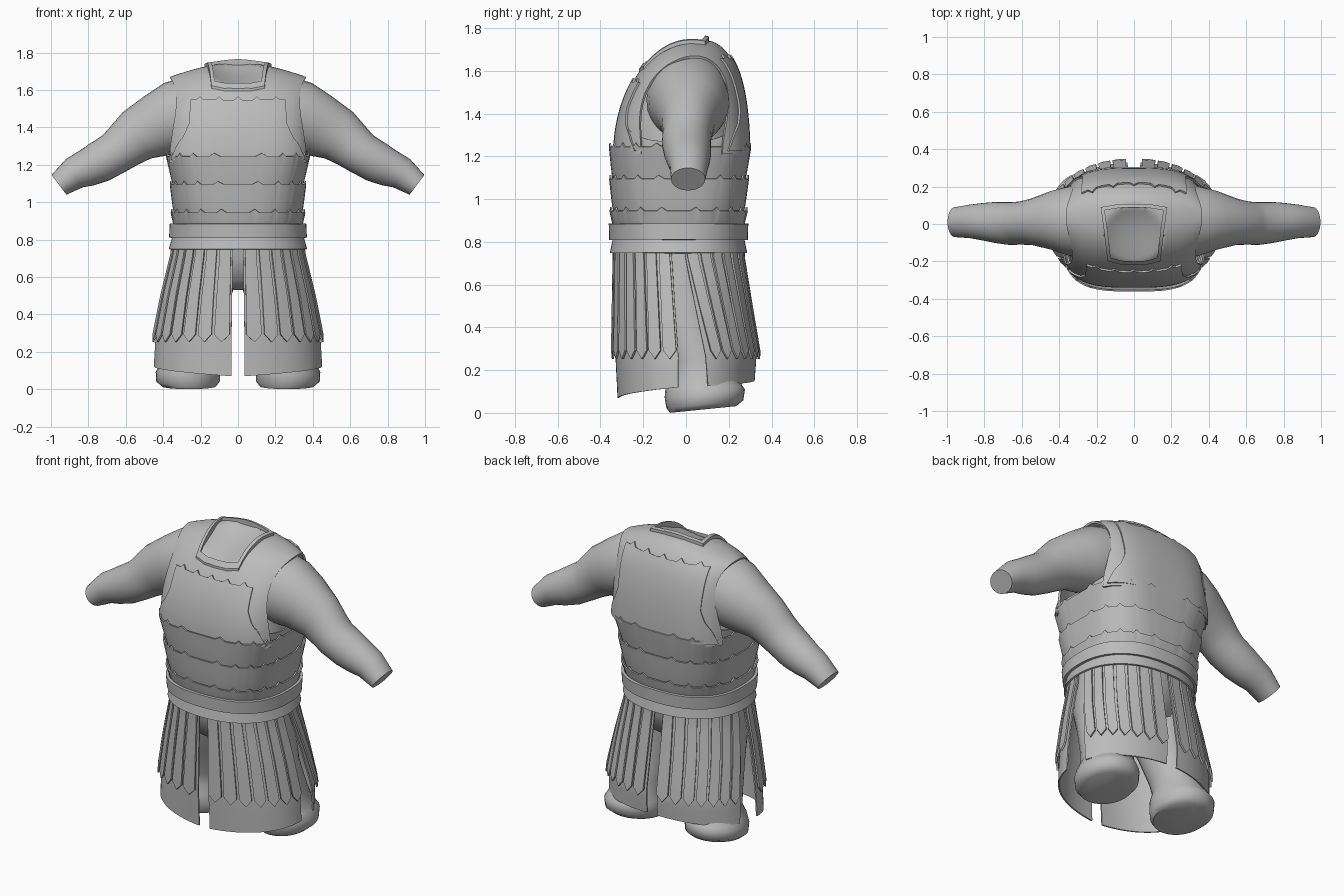
import bpy, bmesh, math
from mathutils import Vector
from mathutils.bvhtree import BVHTree

cube = bpy.data.objects.get("Cube")
if cube:
    bpy.data.objects.remove(cube, do_unlink=True)

GREY = (0.5, 0.5, 0.5, 1)
mat = bpy.data.materials.new("plain_grey")
mat.use_nodes = True
mat.diffuse_color = GREY
mat.node_tree.nodes["Principled BSDF"].inputs["Base Color"].default_value = GREY


def lerp_table(table, z):
    """Interpolate rows (z, a, b, ...) at height z."""
    if z <= table[0][0]:
        return table[0][1:]
    for lo, hi in zip(table, table[1:]):
        if z <= hi[0]:
            t = (z - lo[0]) / (hi[0] - lo[0])
            return [p + (q - p) * t for p, q in zip(lo[1:], hi[1:])]
    return table[-1][1:]


def add_grid(bm, fn, nu, nv, closed=False):
    """Add a sheet of quads, fn(u, v) with u and v in 0..1."""
    cols = nu if closed else nu + 1
    rows = [[bm.verts.new(fn(i / nu, j / nv)) for i in range(cols)] for j in range(nv + 1)]
    for a, b in zip(rows, rows[1:]):
        for i in range(nu):
            k = (i + 1) % cols
            bm.faces.new((a[i], a[k], b[k], b[i]))
    return rows


def finish(name, bm, thick=0, mirror=False, angle=35):
    bmesh.ops.recalc_face_normals(bm, faces=bm.faces)
    mesh = bpy.data.meshes.new(name)
    bm.to_mesh(mesh)
    bm.free()
    ob = bpy.data.objects.new(name, mesh)
    bpy.context.collection.objects.link(ob)
    mesh.materials.append(mat)
    bpy.ops.object.select_all(action='DESELECT')
    ob.select_set(True)
    bpy.context.view_layer.objects.active = ob
    if mirror:
        ob.modifiers.new("mirror", 'MIRROR').use_mirror_merge = False
        bpy.ops.object.modifier_apply(modifier="mirror")
    if thick:
        solid = ob.modifiers.new("thickness", 'SOLIDIFY')
        solid.thickness, solid.offset = thick, 0
        bpy.ops.object.modifier_apply(modifier="thickness")
    bpy.ops.object.shade_smooth_by_angle(angle=math.radians(angle))


def sheet(name, fn, nu, nv, closed=False, **kw):
    bm = bmesh.new()
    add_grid(bm, fn, nu, nv, closed)
    finish(name, bm, **kw)


def loft(name, rings, n=28, **kw):
    """Capped tube through rings of (centre, half axis, half axis)."""
    def fn(u, v):
        c, a, b = (Vector(p) for p in rings[round(v * (len(rings) - 1))])
        t = u * math.tau
        return c + a * math.cos(t) + b * math.sin(t)
    bm = bmesh.new()
    rows = add_grid(bm, fn, n, len(rings) - 1, True)
    bm.faces.new(rows[0])
    bm.faces.new(rows[-1])
    finish(name, bm, angle=50, **kw)


# Height, half width, front depth, back depth of waist and skirt
BODY = [(.08, .458, .325, .32), (.27, .447, .335, .335), (.5, .405, .335, .30),
        (.74, .35, .335, .265), (.9, .342, .34, .27), (1.1, .35, .345, .28), (1.25, .375, .35, .295)]


def body_point(angle, z, off=0.0):
    rx, front, back = lerp_table(BODY, z)
    n = 2.2 + 1.2 * min(1, max(0, (z - .76) / .49))
    c, s = math.cos(angle), math.sin(angle)
    x = math.copysign(abs(c) ** (2 / n), c) * (rx + off)
    y = math.copysign(abs(s) ** (2 / n), s) * ((front + back) / 2 + off)
    return Vector((x, y + (back - front) / 2, z))


def scallop(t):
    """Small pointed bump once per unit of t."""
    return .018 * max(0, 1 - abs(t % 1 - .5) / .2)


# Chest shell, arched over the shoulders with open armholes
def chest_point(u, v):
    phi = v * math.pi
    s, c = math.sin(phi), math.cos(phi)
    reach = .362 - .035 * math.sin(2 * phi) ** 2
    x = (2 * u - 1) * reach
    half = .305 * (1 - abs(x / .39) ** 3.2) ** (1 / 3.2)
    top = 1.745 - .08 * abs(x / .36) ** 1.6
    y = -.02 - half * math.copysign(abs(c) ** .85, c) + .06 * s * s
    return Vector((x, y, 1.21 + (top - 1.21) * s))


bm = bmesh.new()
add_grid(bm, chest_point, 56, 48)
bm.normal_update()
surface = BVHTree.FromBMesh(bm)

# Sunken neck opening
for v in bm.verts:
    if v.co.z > 1.5:
        edge = math.hypot(v.co.x / .165, (v.co.y + .05) / .155)
        v.co.z -= .07 * max(0, 1 - edge ** 2)
finish("chest_shell", bm, thick=.012)

# Raised breast and back plates with scalloped top edges
PLATE = [(1.225, .348), (1.3, .32), (1.35, .285), (1.42, .255), (1.66, .245)]


def plate(name, side, top, widen):
    def fn(u, v):
        z = 1.225 + (top - 1.225) * v + scallop(u * 5) * v ** 8
        x = (2 * u - 1) * (lerp_table(PLATE, z)[0] + widen * v)
        hit, normal, _, _ = surface.ray_cast(Vector((x, 2 * side, z)), Vector((0, -side, 0)))
        if hit is None:
            hit, normal, _, _ = surface.find_nearest(Vector((x, .2 * side, z)))
        return hit + normal * math.copysign(.011, normal.y * side)
    sheet(name, fn, 50, 20, thick=.01)


plate("breast_plate", -1, 1.54, 0)
plate("back_plate", 1, 1.65, .03)

# Square collar lying on the chest
COLLAR = [(0, -.22), (.075, -.216), (.142, -.198), (.16, -.04), (.178, .09), (.09, .105), (0, .108)]
outline = COLLAR + [(-x, y) for x, y in COLLAR[-2:0:-1]]
SECTION = [(.88, -.05), (.88, .024), (1, .024), (1, -.03)]


def collar_point(u, v):
    t = u * len(outline)
    i = int(t) % len(outline)
    p, q = Vector(outline[i]), Vector(outline[(i + 1) % len(outline)])
    p = p.lerp(q, t - int(t))
    scale, lift = SECTION[round(v * 4) % 4]
    x, y = p.x * scale, (p.y + .05) * scale - .05
    hit = surface.ray_cast(Vector((x, y, 3)), Vector((0, 0, -1)))[0]
    return Vector((x, y, hit.z + lift))


sheet("collar", collar_point, len(outline) * 4, 4, closed=True)

# Overlapping waist bands
for name, low, high, off in (("lower_band", .86, .945, .013), ("middle_band", .92, 1.095, .011),
                             ("upper_band", 1.07, 1.245, .007)):
    def band(u, v):
        z = low + (high - low) * v + scallop(u * 20) * v
        return body_point(u * math.tau, z, -.008 + (off + .008) * v ** .7)
    sheet(name, band, 200, 4, closed=True, thick=.008)


# Side pieces closing the armholes below the arms
def underarm(u, v):
    t = 2 * u - 1
    return body_point(math.radians(42) * t, 1.2 + (.07 + .06 * t * t) * v, -.012)


sheet("underarm_sides", underarm, 20, 4, thick=.01, mirror=True)

# Belt and flared hem
sheet("belt", lambda u, v: body_point(u * math.tau, .81 + .075 * v, .014), 96, 1, closed=True, thick=.016)
sheet("hem", lambda u, v: body_point(u * math.tau, .748 + .075 * v, .016 - .018 * v), 96, 2,
      closed=True, thick=.01)

# Cloth skirt quarters and hanging straps, split at front, back and sides
STRAPS = 7
for name, start, end, flare, hem_mid, hem_side in (("front", -86.5, -5, 0, .07, .12),
                                                   ("back", 86.5, 4, 13, .15, .125)):
    def cloth(u, v):
        bottom = hem_mid + (hem_side - hem_mid) * u
        ang = start + (end + flare * v - start) * u
        return body_point(math.radians(ang), .77 + (bottom - .77) * v, -.008)
    sheet(name + "_skirt", cloth, 20, 14, thick=.008, mirror=True)

    bm = bmesh.new()
    for k in range(STRAPS):
        def strap(u, v):
            across = 2 * u - 1
            bottom = .252 + .04 * abs(across)
            pos = (k + .5 + (.38 + .04 * v) * across) / STRAPS
            ang = start + (end + flare * v - start) * pos
            return body_point(math.radians(ang), .765 + (bottom - .765) * v, .004 + .008 * v)
        add_grid(bm, strap, 2, 10)
    finish(name + "_straps", bm, thick=.01, mirror=True)

# Inner body under the armour
loft("inner_body", [((0, -.03, z), (rx, 0, 0), (0, ry, 0)) for z, rx, ry in
                    ((.53, .08, .12), (.58, .25, .22), (.7, .31, .26), (.9, .31, .28),
                     (1.2, .34, .28), (1.4, .30, .25), (1.52, .28, .17))])

# Legs ending in a flat, slanted base
LEG = [(0, .262, .08, .145, .155), (.025, .267, .088, .17, .18), (.075, .268, .088, .172, .188),
       (.11, .262, .085, .162, .18), (.16, .255, .08, .142, .155), (.23, .245, .06, .145, .145),
       (.4, .215, .01, .155, .15), (.55, .185, -.02, .17, .19), (.77, .165, -.03, .165, .21)]
loft("legs", [((cx, cy, z + .016), (rx, 0, 0), (0, ry, ry * .1 * (z < .1)))
              for z, cx, cy, rx, ry in LEG], mirror=True)

# Bare arms, sloping down and out: x, z, y, half height, half depth
ARM = [(.25, 1.465, .01, .21, .195), (.34, 1.45, .015, .195, .188), (.43, 1.41, .02, .172, .16),
       (.54, 1.358, .012, .145, .125), (.61, 1.30, .005, .125, .115), (.66, 1.262, .002, .115, .115),
       (.74, 1.215, .008, .111, .11), (.81, 1.182, .012, .1, .1), (.875, 1.155, .014, .088, .09),
       (.957, 1.093, .01, .066, .08)]
rings = []
for i, (x, z, y, h, d) in enumerate(ARM):
    p, q = ARM[max(i - 1, 0)], ARM[min(i + 1, len(ARM) - 1)]
    along = Vector((q[0] - p[0], 0, q[1] - p[1])).normalized()
    rings.append(((x, y, z), (-along.z * h, 0, along.x * h), (0, d, 0)))
loft("arms", rings, mirror=True)
